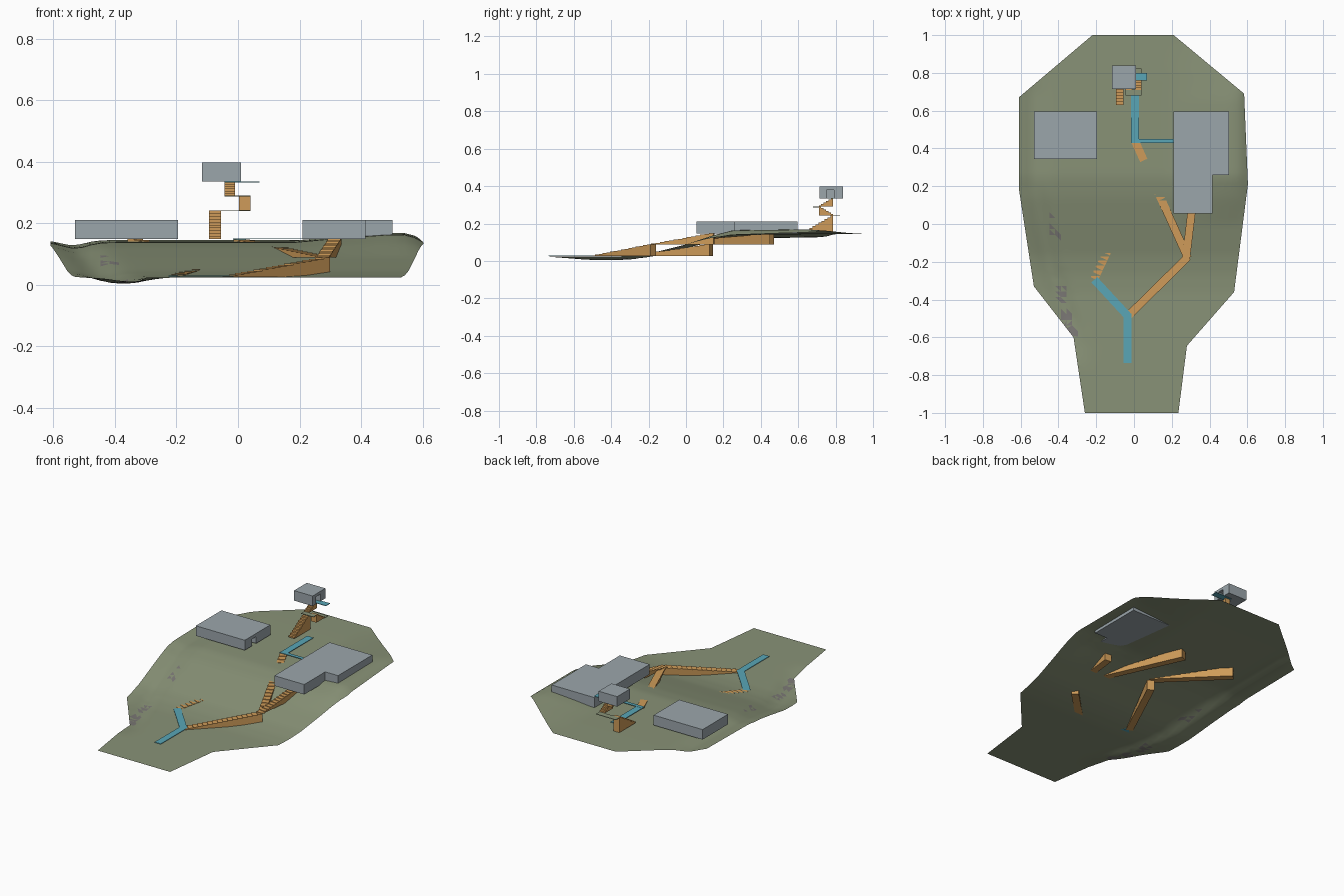
import bpy, bmesh, math, random
from mathutils import Vector

if "Cube" in bpy.data.objects:
    bpy.data.objects.remove(bpy.data.objects["Cube"])

random.seed(4)


def mat(name, col):
    m = bpy.data.materials.new(name)
    m.diffuse_color = (*col, 1)
    m.use_nodes = True
    m.node_tree.nodes["Principled BSDF"].inputs["Base Color"].default_value = m.diffuse_color
    return m


GRASS = mat("grass_green", (0.25, 0.29, 0.185))
ROCK = mat("rock_grey", (0.20, 0.19, 0.18))
WALL = mat("wall_grey", (0.33, 0.38, 0.41))
WOOD = mat("stair_orange", (0.62, 0.33, 0.10))
PATH = mat("path_blue", (0.10, 0.38, 0.47))


def finish(bm, name, *mats):
    me = bpy.data.meshes.new(name)
    bm.to_mesh(me)
    bm.free()
    ob = bpy.data.objects.new(name, me)
    bpy.context.collection.objects.link(ob)
    for m in mats:
        me.materials.append(m)
    return ob


def lerp_table(table, t):
    if t <= table[0][0]:
        return table[0][1]
    for (a, va), (b, vb) in zip(table, table[1:]):
        if t <= b:
            return va + (vb - va) * (t - a) / (b - a)
    return table[-1][1]


def prism(name, pts, z0, z1, m):
    """Vertical extrusion of an outline."""
    bm = bmesh.new()
    f = bm.faces.new([bm.verts.new((x, y, z0)) for x, y in pts])
    ext = bmesh.ops.extrude_face_region(bm, geom=[f])["geom"]
    for v in ext:
        if isinstance(v, bmesh.types.BMVert):
            v.co.z = z1
    bmesh.ops.recalc_face_normals(bm, faces=bm.faces)
    return finish(bm, name, m)


def rect(x0, x1, y0, y1):
    return [(x0, y0), (x1, y0), (x1, y1), (x0, y1)]


def strip(name, a, b, w, z, m=PATH):
    """Thin straight walkway."""
    a, b = Vector(a), Vector(b)
    d = (b - a).normalized()
    n = Vector((-d.y, d.x)) * w / 2
    return prism(name, [a - n, b - n, b + n, a + n], z - 0.002, z + 0.001, m)


def stair(name, a, b, z0, z1, w, n):
    """Solid stepped wedge rising from a to b."""
    a, b = Vector(a), Vector(b)
    d = b - a
    side = Vector((-d.y, d.x)).normalized() * w / 2
    prof = [(0, z0)]
    for i in range(n):
        z = z0 + (z1 - z0) * (i + 1) / n
        prof += [(i / n, z), ((i + 1) / n, z)]
    prof = prof[1:] + [(1, z0), (0, z0)]
    bm = bmesh.new()
    rings = []
    for s in (-1, 1):
        ring = []
        for t, z in prof:
            p = a + d * t + side * s
            ring.append(bm.verts.new((p.x, p.y, z)))
        rings.append(ring)
        bm.faces.new(ring)
    k = len(prof)
    for i in range(k):
        j = (i + 1) % k
        bm.faces.new((rings[0][i], rings[0][j], rings[1][j], rings[1][i]))
    bmesh.ops.recalc_face_normals(bm, faces=bm.faces)
    return finish(bm, name, WOOD)


def doorway(ob, box, z0, z1):
    """Recessed door opening cut into a building."""
    cut = prism(ob.name + "_door_cutter", rect(*box), z0, z1, WALL)
    cut.hide_render = True
    cut.hide_viewport = True
    mod = ob.modifiers.new("door", "BOOLEAN")
    mod.operation = "DIFFERENCE"
    mod.solver = "EXACT"
    mod.object = cut


# Terrain sheet: outline sliced into a grid, then raised by a height rule
OUTLINE = [(-0.22, 1), (-0.61, 0.67), (-0.61, 0.19), (-0.53, -0.33),
           (-0.32, -0.6), (-0.26, -1), (0.235, -1), (0.28, -0.645),
           (0.53, -0.36), (0.603, 0.21), (0.583, 0.69), (0.21, 1)]
RISE = [(-0.36, 0.024), (-0.27, 0.030), (-0.17, 0.045), (0, 0.088), (0.14, 0.121),
        (0.25, 0.138), (0.4, 0.140), (0.8, 0.145)]
GUTTER = [(-0.65, -0.30), (-0.5, -0.35), (-0.2, -0.45), (0.2, -0.53)]
BANK = [(-0.6, -0.32), (-0.45, -0.37), (-0.3, -0.39), (0.06, -0.435)]


def ground(x, y):
    z = lerp_table(RISE, y)
    depth = lerp_table([(-0.75, 0), (-0.5, 0.020), (0.7, 0.018), (0.95, 0)], y)
    z -= depth * math.exp(-((x - lerp_table(GUTTER, y)) / 0.055) ** 2)
    swell = lerp_table([(0.0, 0), (0.25, 1), (0.65, 1), (0.95, 0)], y)
    side = lerp_table([(0.18, 0), (0.35, 0.016), (0.5, 0.026), (0.56, 0.024), (0.6, 0.002)], x)
    return z + swell * side


bm = bmesh.new()
bm.faces.new([bm.verts.new((x, y, 0)) for x, y in OUTLINE])
STEP = 0.03
for axis, reach in ((Vector((1, 0, 0)), 0.6), (Vector((0, 1, 0)), 0.99)):
    for i in range(int(2 * reach / STEP) + 1):
        bmesh.ops.bisect_plane(bm, geom=bm.verts[:] + bm.edges[:] + bm.faces[:],
                               plane_co=axis * (-reach + i * STEP + 0.003), plane_no=axis)
bmesh.ops.triangulate(bm, faces=bm.faces)
for v in bm.verts:
    v.co.z = ground(v.co.x, v.co.y)
bm.normal_update()
for f in bm.faces:
    if f.normal.z < 0:
        f.normal_flip()
    f.smooth = True
    # Rocky patches along the bank
    c = f.calc_center_median()
    patch = any(lo < c.y < hi for lo, hi in ((-0.07, 0.05), (-0.43, -0.33), (-0.59, -0.45)))
    if patch and abs(c.x - lerp_table(BANK, c.y)) < 0.024 and random.random() < 0.75:
        f.material_index = 1
finish(bm, "terrain", GRASS, ROCK)

# Buildings
left = prism("left_building", rect(-0.53, -0.195, 0.345, 0.595), 0.148, 0.21, WALL)
right = prism("right_building", [(0.21, 0.055), (0.415, 0.055), (0.415, 0.26), (0.503, 0.26),
                                 (0.503, 0.595), (0.21, 0.595)], 0.148, 0.21, WALL)
tower = prism("upper_hut", rect(-0.117, 0.01, 0.715, 0.84), 0.335, 0.397, WALL)
doorway(left, (-0.23, -0.15, 0.415, 0.455), 0.14, 0.19)
doorway(right, (0.15, 0.24, 0.42, 0.46), 0.14, 0.19)
doorway(tower, (-0.03, 0.05, 0.75, 0.79), 0.32, 0.38)

# Ground walkways
strip("entry_path", (-0.035, -0.735), (-0.035, -0.475), 0.042, 0.029)
strip("entry_branch_path", (-0.03, -0.49), (-0.21, -0.295), 0.042, 0.029)
strip("upper_path", (0.005, 0.43), (0.005, 0.70), 0.042, 0.149)
strip("side_path", (-0.015, 0.44), (0.21, 0.44), 0.022, 0.150)

# Hillside stairs
stair("lower_right_stair", (-0.035, -0.49), (0.285, -0.175), 0.026, 0.088, 0.042, 16)
stair("right_stair", (0.275, -0.185), (0.315, 0.15), 0.088, 0.149, 0.042, 14)
stair("centre_stair", (0.285, -0.18), (0.005, 0.44), 0.088, 0.147, 0.042, 18)
stair("lower_left_stair", (-0.21, -0.29), (-0.01, 0.135), 0.026, 0.088, 0.042, 16)
stair("left_stair", (-0.01, 0.125), (-0.345, 0.455), 0.088, 0.149, 0.042, 16)

# Zigzag stair tower with landings
stair("tower_stair_1", (-0.075, 0.63), (-0.075, 0.787), 0.148, 0.242, 0.04, 10)
stair("tower_stair_2", (0.022, 0.787), (0.022, 0.71), 0.242, 0.29, 0.036, 6)
stair("tower_stair_3", (-0.027, 0.71), (-0.027, 0.787), 0.29, 0.335, 0.034, 6)
strip("tower_landing_1", (-0.095, 0.805), (0.04, 0.805), 0.036, 0.241, GRASS)
strip("tower_landing_2", (-0.044, 0.695), (0.04, 0.695), 0.032, 0.289, GRASS)
strip("hut_path", (-0.044, 0.78), (0.07, 0.78), 0.04, 0.335)
